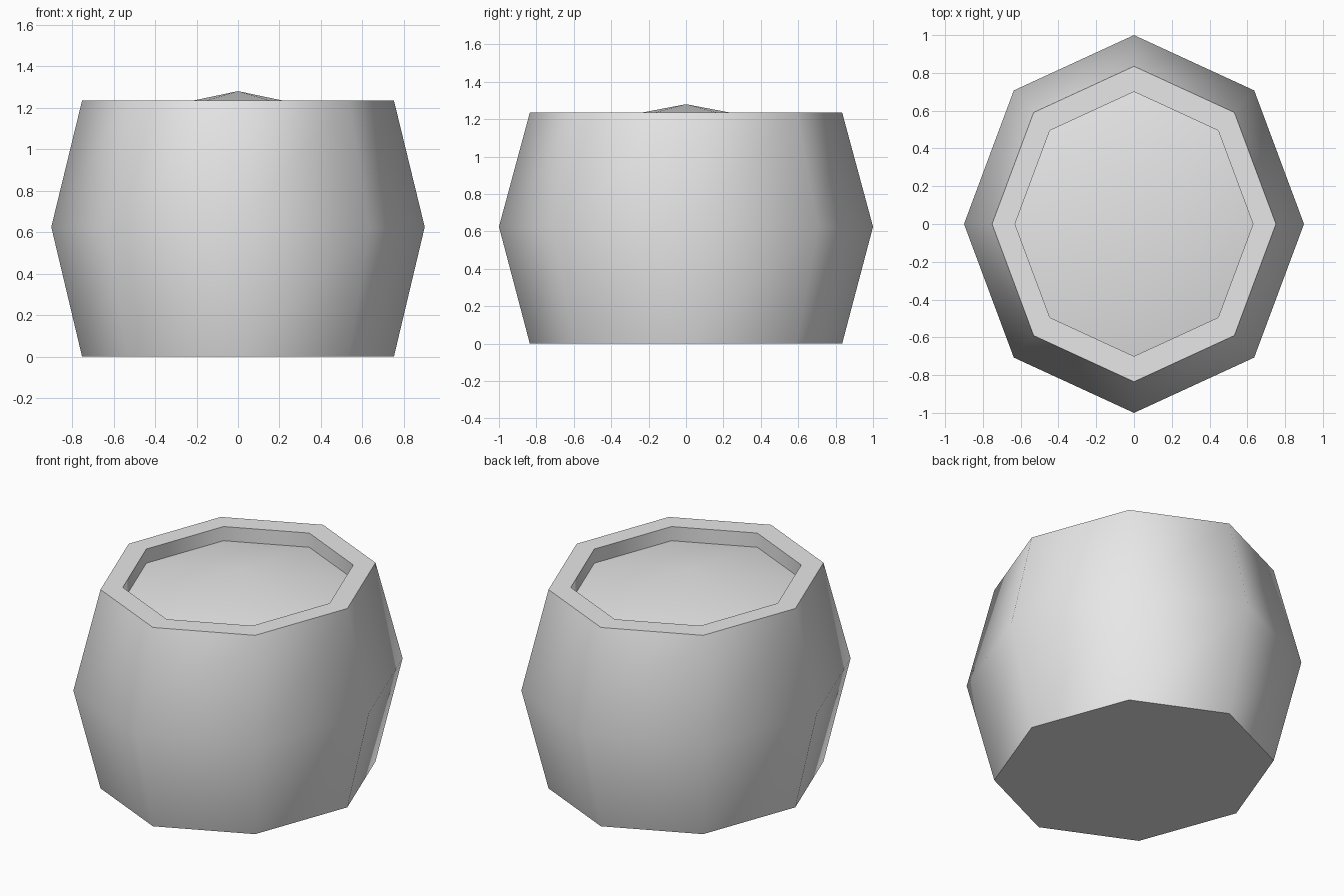
import bpy
import bmesh
import math

SIDES = 8
WIDTH = 0.9  # the barrel is slightly narrower across x

cube = bpy.data.objects.get("Cube")
if cube:
    bpy.data.objects.remove(cube, do_unlink=True)

grey = bpy.data.materials.new("plain_grey")
grey.use_nodes = True
grey.diffuse_color = (0.8, 0.8, 0.8, 1)
grey.node_tree.nodes["Principled BSDF"].inputs["Base Color"].default_value = (0.8, 0.8, 0.8, 1)


def lathe(name, profile):
    """Turn (radius, height) points into an eight-sided oval form."""
    bm = bmesh.new()
    rings = []
    for radius, z in profile:
        if radius == 0:
            rings.append([bm.verts.new((0, 0, z))] * SIDES)
            continue
        turns = [math.tau * i / SIDES for i in range(SIDES)]
        rings.append([bm.verts.new((WIDTH * radius * math.cos(a), radius * math.sin(a), z))
                      for a in turns])
    for low, high in zip(rings, rings[1:]):
        for i in range(SIDES):
            j = (i + 1) % SIDES
            corners = dict.fromkeys((low[i], low[j], high[j], high[i]))
            bm.faces.new(list(corners))
    # Close the underside when the profile starts with an open ring
    if name == "barrel_body":
        bm.faces.new(rings[0][::-1])
    mesh = bpy.data.meshes.new(name)
    bm.to_mesh(mesh)
    bm.free()
    mesh.materials.append(grey)
    obj = bpy.data.objects.new(name, mesh)
    bpy.context.collection.objects.link(obj)
    bpy.ops.object.select_all(action='DESELECT')
    obj.select_set(True)
    bpy.context.view_layer.objects.active = obj
    bpy.ops.object.shade_smooth_by_angle(angle=math.radians(60))
    return obj


# Bulging staves, flat rim and the inner lip
lathe("barrel_body", [(0.835, 0), (1.0, 0.625), (0.835, 1.235), (0.70, 1.235), (0.70, 1.147)])

# Gently peaked lid set inside the rim
lathe("domed_lid", [(0.70, 1.147), (0, 1.28)])
